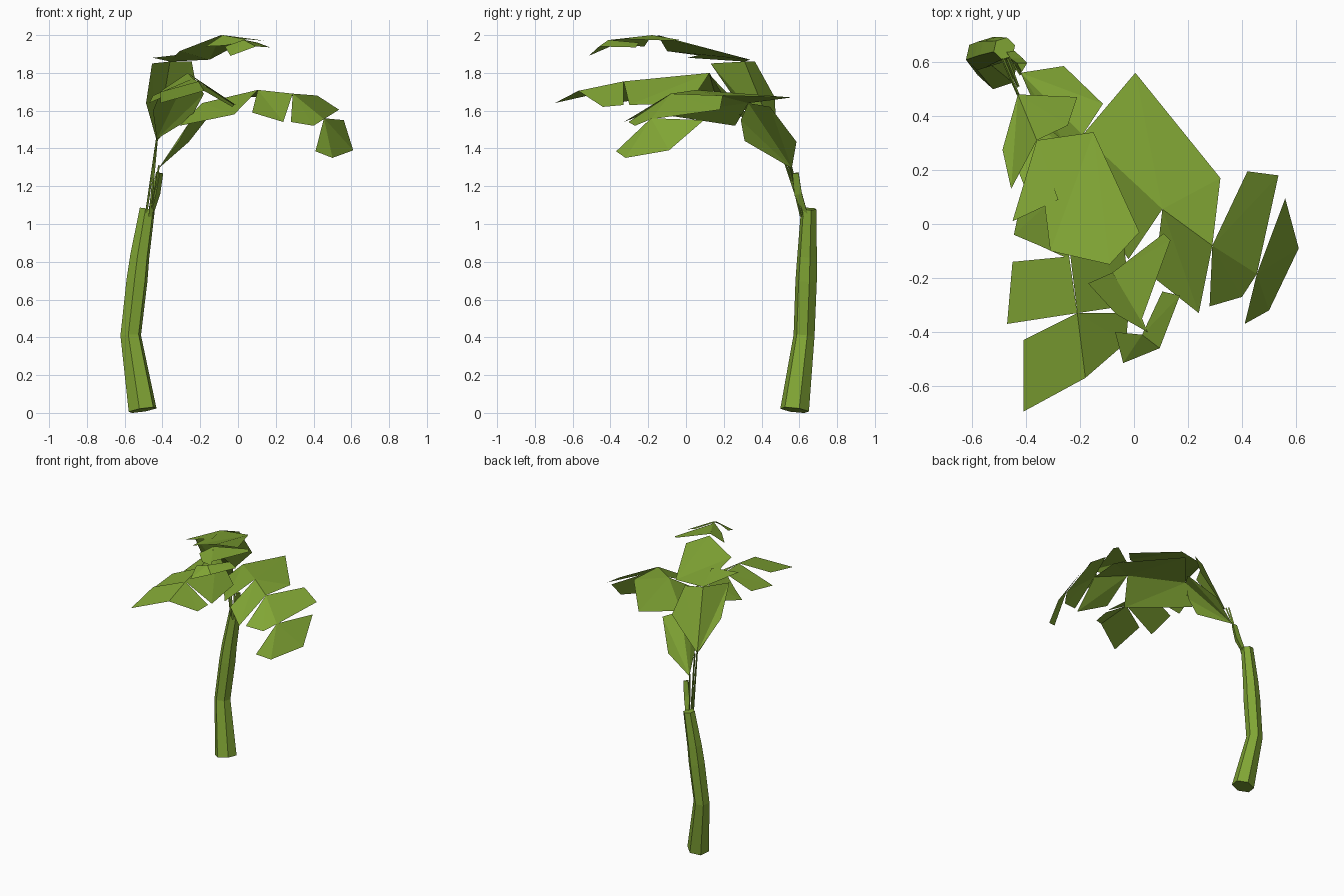
import bpy, math
from mathutils import Vector

green = bpy.data.materials.new("leaf_green")
green.diffuse_color = (0.22, 0.38, 0.035, 1)


def build(name, verts, faces):
    me = bpy.data.meshes.new(name)
    me.from_pydata([tuple(v) for v in verts], [], faces)
    me.materials.append(green)
    me.update()
    ob = bpy.data.objects.new(name, me)
    bpy.context.collection.objects.link(ob)
    return ob


def tube(name, path, sides, turn=0.0):
    """Sweep a flat-sided ring along (x, y, z, radius) stations."""
    verts, faces = [], []
    pts = [Vector(p[:3]) for p in path]
    for i, p in enumerate(pts):
        axis = (pts[min(i + 1, len(pts) - 1)] - pts[max(i - 1, 0)]).normalized()
        u = (Vector((1, 0, 0)) - axis * axis.x).normalized()
        v = axis.cross(u)
        for k in range(sides):
            a = turn + math.tau * k / sides
            verts.append(p + (u * math.cos(a) + v * math.sin(a)) * path[i][3])
    for i in range(len(path) - 1):
        for k in range(sides):
            n = (k + 1) % sides
            faces.append((i * sides + k, i * sides + n, (i + 1) * sides + n, (i + 1) * sides + k))
    faces.append(tuple(reversed(range(sides))))
    faces.append(tuple(range((len(path) - 1) * sides, len(path) * sides)))
    return build(name, verts, faces)


def frond(name, panels):
    """Each panel: rib start, rib end, outline on one side, outline on the other."""
    verts, faces = [], []
    for start, end, side_a, side_b in panels:
        for side in (side_a, side_b):
            if not side:
                continue
            ring = [start, *side, end]
            o = len(verts)
            verts += ring
            faces += [(o, o + i, o + i + 1) for i in range(1, len(ring) - 1)]
    return build(name, verts, faces)


# bent six-sided trunk
tube("trunk", [(-.505, .575, .015, .078), (-.568, .625, .41, .057),
               (-.535, .636, .70, .058), (-.52, .641, .83, .053),
               (-.48, .65, 1.08, .042)], 6, .3)

# dead leaf stub and thin stalks
tube("stub", [(-.465, .64, 1.04, .016), (-.435, .60, 1.16, .027), (-.415, .585, 1.27, .022)], 3, .5)
for i, (foot, head) in enumerate([((-.49, .62, 1.04), (-.43, .48, 1.46)),
                                  ((-.47, .61, 1.04), (-.43, .51, 1.45)),
                                  ((-.46, .62, 1.04), (-.42, .555, 1.31))]):
    tube(f"stalk_{i + 1}", [(*foot, .008), (*head, .006)], 3)

# top frond, arching straight forward
frond("top_frond", [
    ((-.43, .48, 1.44), (-.36, .31, 1.86),
     [(-.487, .275, 1.64), (-.455, .13, 1.85)],
     [(-.21, .47, 1.67), (-.245, .365, 1.86)]),
    ((-.15, .34, 1.87), (-.09, -.15, 2.0),
     [(-.36, .31, 1.86), (-.31, -.10, 1.915)],
     [(.02, -.03, 1.96)]),
    ((-.36, .31, 1.86), (-.28, .09, 1.90), [(-.45, .01, 1.88)], []),
    ((-.08, -.18, 2.0), (.05, -.40, 1.975),
     [(-.17, -.22, 1.94), (-.065, -.335, 1.945)],
     [(.11, -.035, 1.975), (.135, -.06, 1.97), (.03, -.35, 1.98)]),
    ((.03, -.41, 1.975), (.095, -.46, 1.94),
     [(-.07, -.40, 1.94), (-.04, -.515, 1.89)],
     [(.105, -.25, 1.96), (.17, -.265, 1.935)]),
])

# front frond, reaching forward and left
frond("front_frond", [
    ((-.43, .45, 1.45), (-.265, .125, 1.79),
     [(-.45, .25, 1.60), (-.41, .15, 1.70)],
     [(-.25, .30, 1.56), (-.18, .19, 1.69)]),
    ((-.265, .125, 1.80), (-.24, -.13, 1.77),
     [(-.40, .17, 1.71), (-.445, -.04, 1.65), (-.35, -.08, 1.70)], []),
    ((-.24, -.12, 1.77), (-.21, -.33, 1.755),
     [(-.45, -.14, 1.68), (-.47, -.37, 1.64)], []),
    ((-.265, .125, 1.80), (-.21, -.33, 1.755), [],
     [(-.05, .02, 1.64), (-.01, -.30, 1.63)]),
    ((-.21, -.33, 1.755), (-.18, -.57, 1.705),
     [(-.41, -.43, 1.70), (-.41, -.695, 1.64)],
     [(-.02, -.33, 1.63), (-.03, -.44, 1.62)]),
])

# right frond, drooping at its tip
frond("right_frond", [
    ((-.42, .56, 1.295), (-.19, .33, 1.64),
     [(-.26, .585, 1.435), (-.115, .445, 1.62)],
     [(-.31, .31, 1.44), (-.25, .29, 1.55)]),
    ((-.19, .33, 1.64), (.105, .055, 1.71),
     [(.005, .56, 1.67)],
     [(-.31, .26, 1.52), (-.02, -.13, 1.58)]),
    ((.105, .055, 1.71), (.29, -.08, 1.69),
     [(.005, .56, 1.67), (.32, .17, 1.68)],
     [(.075, -.20, 1.59), (.24, -.33, 1.54)]),
    ((.29, -.08, 1.69), (.455, -.185, 1.555),
     [(.42, .195, 1.68), (.535, .18, 1.605)],
     [(.28, -.305, 1.54), (.40, -.27, 1.52)]),
    ((.455, -.185, 1.56), (.50, -.32, 1.35),
     [(.56, .095, 1.55), (.61, -.09, 1.39)],
     [(.41, -.37, 1.385)]),
])
